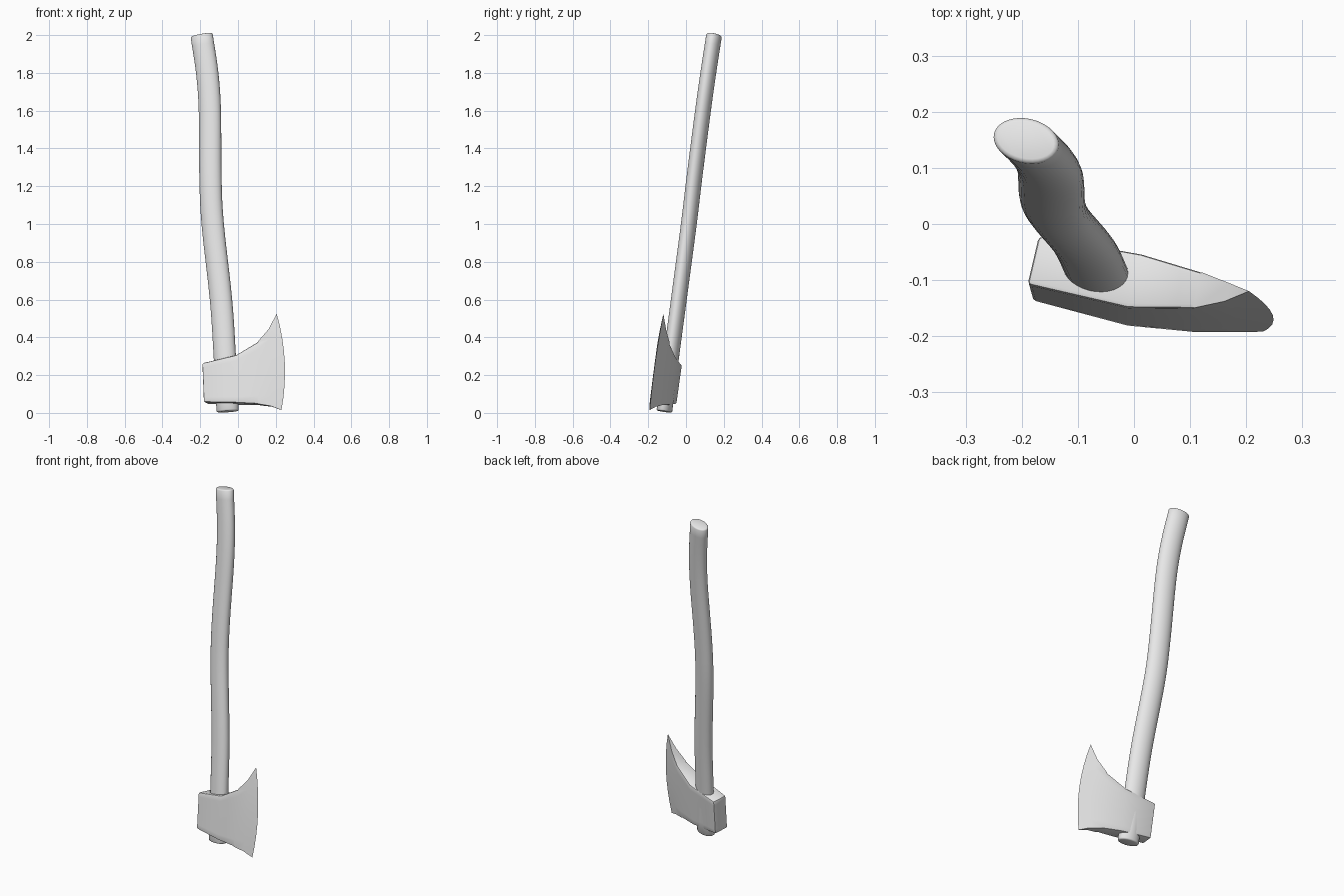
import bpy, bmesh, math
from mathutils import Vector

cube = bpy.data.objects.get("Cube")
if cube:
    bpy.data.objects.remove(cube, do_unlink=True)

grey = bpy.data.materials.new("light_grey")
grey.use_nodes = True
grey.diffuse_color = (0.8, 0.8, 0.8, 1)
grey.node_tree.nodes["Principled BSDF"].inputs["Base Color"].default_value = (0.8, 0.8, 0.8, 1)


def finish(bm, name, angle):
    bmesh.ops.recalc_face_normals(bm, faces=bm.faces)
    mesh = bpy.data.meshes.new(name)
    bm.to_mesh(mesh)
    bm.free()
    mesh.materials.append(grey)
    ob = bpy.data.objects.new(name, mesh)
    bpy.context.collection.objects.link(ob)
    bpy.ops.object.select_all(action='DESELECT')
    ob.select_set(True)
    bpy.context.view_layer.objects.active = ob
    bpy.ops.object.shade_smooth_by_angle(angle=math.radians(angle))


# Axe head: stations from the poll to the cutting edge
# (top x, top z, bottom x, bottom z, half thickness, forward bulge)
stations = [(-0.18, 0.258, -0.172, 0.052, 0.045, 0),
            (0.0, 0.30, 0.0, 0.048, 0.05, 0),
            (0.11, 0.37, 0.11, 0.044, 0.034, 0.004),
            (0.165, 0.44, 0.175, 0.035, 0.017, 0.015),
            (0.205, 0.525, 0.23, 0.015, 0, 0.03)]
ROWS = 8
normal = Vector((0.234, 1, -0.13)).normalized()


def head_point(station, row, side):
    xt, zt, xb, zb, half, bulge = station
    t = row / ROWS
    x = xb + (xt - xb) * t + bulge * 4 * t * (1 - t)
    z = zb + (zt - zb) * t
    return Vector((x, -0.14 - 0.234 * x + 0.13 * z, z)) + normal * half * side


bm = bmesh.new()
grid = [[[bm.verts.new(head_point(s, r, side)) for r in range(ROWS + 1)]
         for s in stations] for side in (-1, 1)]
front, back = grid
last = len(stations) - 1
for i in range(last):
    for side in grid:
        for r in range(ROWS):
            bm.faces.new((side[i][r], side[i + 1][r], side[i + 1][r + 1], side[i][r + 1]))
    for r in (0, ROWS):
        bm.faces.new((front[i][r], front[i + 1][r], back[i + 1][r], back[i][r]))
for r in range(ROWS):
    bm.faces.new((front[0][r], front[0][r + 1], back[0][r + 1], back[0][r]))
bmesh.ops.remove_doubles(bm, verts=bm.verts, dist=0.0005)
bmesh.ops.recalc_face_normals(bm, faces=bm.faces)
rim = [e for e in bm.edges if e.calc_face_angle(0) > math.radians(45)
       and all(v.co.x < 0.13 for v in e.verts)]
bmesh.ops.bevel(bm, geom=rim, offset=0.008, segments=2, profile=0.5, affect='EDGES')
finish(bm, "axe_head", 35)

# Handle: oval section swept along a gentle S curve
path = [Vector(p) for p in ((-0.055, -0.114, 0.014), (-0.07, -0.078, 0.3),
                            (-0.09, -0.038, 0.6), (-0.134, 0.015, 1.0),
                            (-0.146, 0.045, 1.25), (-0.149, 0.09, 1.6),
                            (-0.163, 0.118, 1.8), (-0.192, 0.148, 1.995))]
SIDES, STEPS = 32, 4


def catmull(a, b, c, d, t):
    return 0.5 * (2 * b + (c - a) * t + (2 * a - 5 * b + 4 * c - d) * t ** 2
                  + (3 * b - a - 3 * c + d) * t ** 3)


ext = [2 * path[0] - path[1]] + path + [2 * path[-1] - path[-2]]
centres = [catmull(*ext[i:i + 4], s / STEPS) for i in range(len(path) - 1) for s in range(STEPS)]
centres.append(path[-1])
bm = bmesh.new()


def ring(centre, tangent, inset=0):
    across = Vector((0.966, -0.259, 0))
    across = (across - tangent * across.dot(tangent)).normalized()
    depth = tangent.cross(across)
    angles = [2 * math.pi * k / SIDES for k in range(SIDES)]
    return [bm.verts.new(centre + across * (0.06 - inset) * math.cos(a)
                         + depth * (0.04 - inset) * math.sin(a)) for a in angles]


tangents = [(centres[min(i + 1, len(centres) - 1)] - centres[max(i - 1, 0)]).normalized()
            for i in range(len(centres))]
rings = [ring(c, t) for c, t in zip(centres, tangents)]
# Rounded rims at both ends
for end, sign in ((0, -1), (-1, 1)):
    for inset, rise in ((0.003, 0.005), (0.008, 0.007)):
        extra = ring(centres[end] + tangents[end] * sign * rise, tangents[end], inset)
        rings.insert(0 if sign < 0 else len(rings), extra)
for a, b in zip(rings, rings[1:]):
    for k in range(SIDES):
        n = (k + 1) % SIDES
        bm.faces.new((a[k], a[n], b[n], b[k]))
bm.faces.new(rings[0])
bm.faces.new(rings[-1])
finish(bm, "handle", 50)
